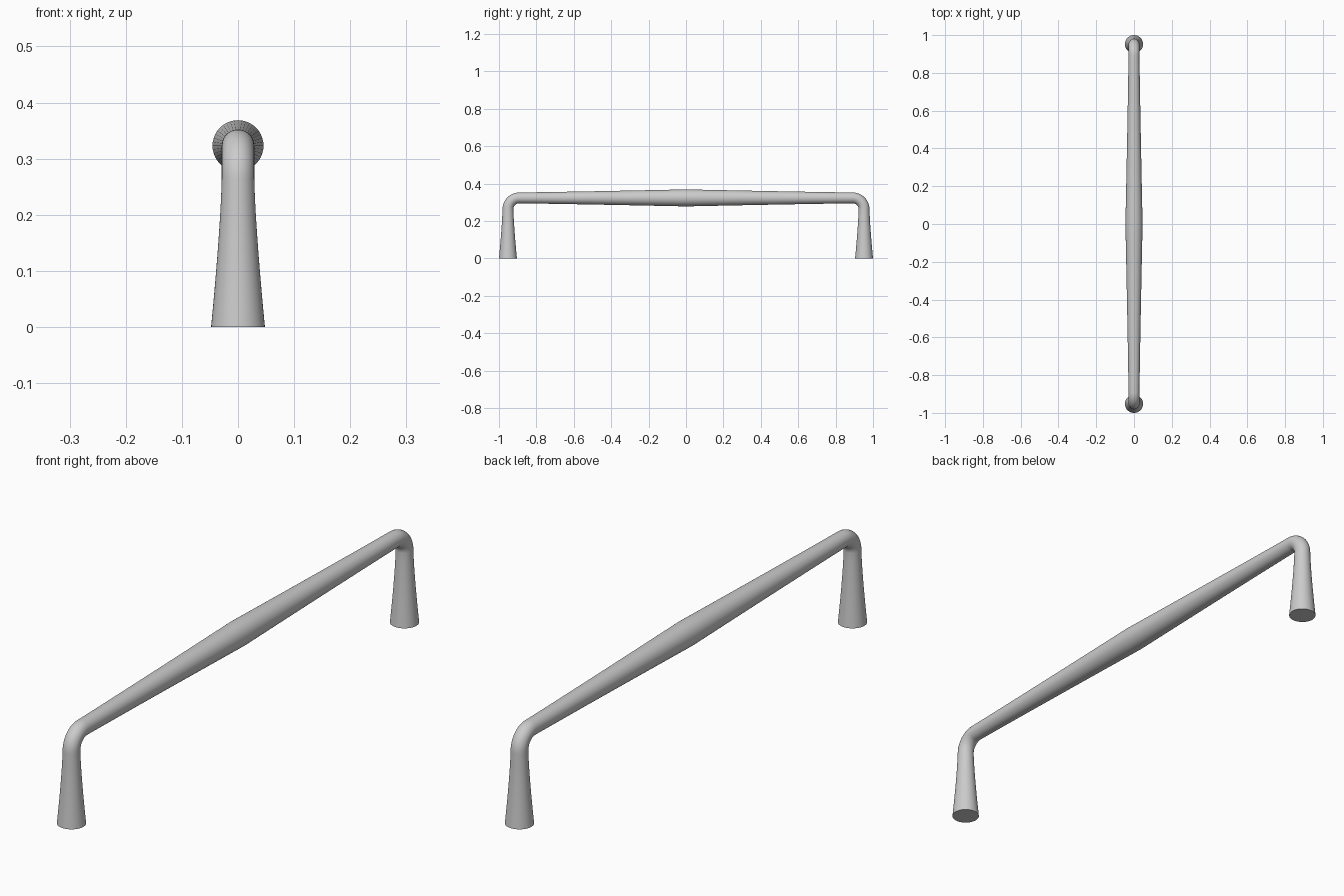
import bpy, bmesh, math
from mathutils import Vector

if "Cube" in bpy.data.objects:
    bpy.data.objects.remove(bpy.data.objects["Cube"])

SIDES = 40
LEG_Y, BAR_Z, BEND = 0.952, 0.323, 0.06
R_BIG, R_THIN = 0.048, 0.029

# Half of the path: (y, z, tangent angle from vertical, radius)
half = []
leg_top = BAR_Z - BEND
for i in range(9):                       # tapered leg, slightly concave
    t = i / 8
    r = R_THIN + (R_BIG - R_THIN) * (1 - t) ** 1.35
    half.append((-LEG_Y, leg_top * t, 0.0, r))
for i in range(1, 13):                   # rounded corner
    a = math.pi / 2 * i / 12
    half.append((-LEG_Y + BEND * (1 - math.cos(a)),
                 leg_top + BEND * math.sin(a), a, R_THIN))
y0 = -LEG_Y + BEND
for i in range(1, 17):                   # bar swelling to the middle
    t = i / 16
    r = R_THIN + (0.0455 - R_THIN) * t ** 1.15
    half.append((y0 * (1 - t), BAR_Z, math.pi / 2, r))

# Mirror the path to the other leg
path = half + [(-y, z, math.pi - a, r) for y, z, a, r in reversed(half[:-1])]

# Sweep round sections along the path
bm = bmesh.new()
rings = []
for y, z, a, r in path:
    side = Vector((1, 0, 0))
    up = Vector((0, -math.cos(a), math.sin(a)))
    centre = Vector((0, y, z))
    ring = []
    for k in range(SIDES):
        q = 2 * math.pi * k / SIDES
        ring.append(bm.verts.new(centre + r * (math.cos(q) * side + math.sin(q) * up)))
    rings.append(ring)
    # The angle gives the normal (0, -cos, sin) perpendicular to the path
for ra, rb in zip(rings, rings[1:]):
    for k in range(SIDES):
        n = (k + 1) % SIDES
        bm.faces.new((ra[k], ra[n], rb[n], rb[k]))
bm.faces.new(rings[0])                   # flat mounting ends
bm.faces.new(rings[-1])
bmesh.ops.recalc_face_normals(bm, faces=bm.faces)

mesh = bpy.data.meshes.new("pull_handle")
bm.to_mesh(mesh)
bm.free()
handle = bpy.data.objects.new("pull_handle", mesh)
bpy.context.collection.objects.link(handle)
bpy.context.view_layer.objects.active = handle
handle.select_set(True)
bpy.ops.object.shade_smooth_by_angle(angle=math.radians(40))
